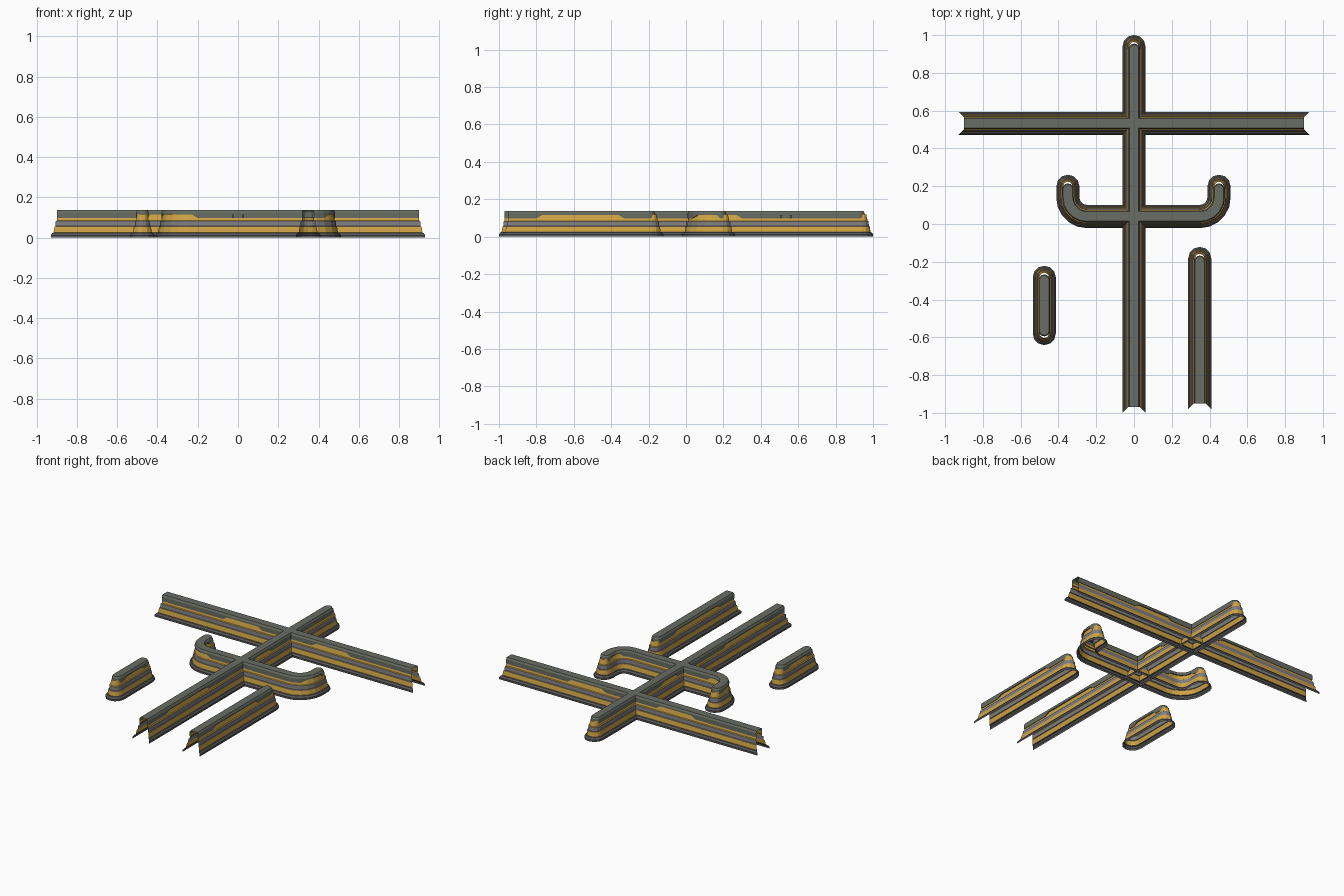
import bpy, bmesh, math
from mathutils import Vector

if "Cube" in bpy.data.objects:
    bpy.data.objects.remove(bpy.data.objects["Cube"])

def material(name, rgb):
    m = bpy.data.materials.new(name)
    m.diffuse_color = (*rgb, 1)
    m.use_nodes = True
    m.node_tree.nodes["Principled BSDF"].inputs["Base Color"].default_value = m.diffuse_color
    return m

BASE = material("dark_base", (.10, .10, .105))
GOLD = material("gold_band", (.62, .37, .06))
GREY = material("grey_band", (.21, .21, .225))
CAP = material("cap_grey", (.14, .155, .125))
MATS = [BASE, GOLD, GREY, CAP]

# Half profiles as (distance from centre line, height); one material index per strip
BODY = [(.061, 0), (.061, .012), (.053, .023), (.047, .025), (.042, .055),
        (.038, .057), (.036, .082), (.031, .085), (.024, .118)]
BODY_M = [0, 0, 0, 1, 2, 2, 1, 1]
LID = [(.022, .098), (.031, .098), (.031, .126), (.025, .137), (0, .137)]
LID_M = [3, 3, 3, 3]
SEG = 6          # facets round a closed end


def stations(path, round_start, round_end):
    """Walk round the wall: right side, end, left side, start.
    Each station: centre, side direction, outward end direction, open?, notch."""
    pts = [Vector(p[:2]) for p in path]
    n = len(pts)
    side, tang = [], []
    for i in range(n):
        a = (pts[i] - pts[max(i - 1, 0)]) if i else pts[1] - pts[0]
        b = (pts[i + 1] - pts[i]) if i < n - 1 else a
        a, b = a.normalized(), b.normalized()
        t = (a + b).normalized()
        tang.append(t)
        side.append(Vector((t.y, -t.x)) / max(t.dot(a), .5))

    def end(i, sign, rounded):
        # sign +1: finish of the path, -1: start
        t, s = tang[i] * sign, side[i] * sign
        if rounded:
            return [(pts[i], s * math.cos(k * math.pi / SEG) + t * math.sin(k * math.pi / SEG),
                     t, False, path[i][2]) for k in range(SEG + 1)]
        return [(pts[i], s, t, True, path[i][2]), (pts[i], -s, t, True, path[i][2])]

    zero = Vector((0, 0))
    right = [(pts[i], side[i], zero, False, path[i][2]) for i in range(1, n - 1)]
    left = [(pts[i], -side[i], zero, False, path[i][2]) for i in range(n - 2, 0, -1)]
    e, s = end(n - 1, 1, round_end), end(0, -1, round_start)
    chain = right + e + left + s
    gaps = set()
    if not round_end:
        gaps.add(len(right))
    if not round_start:
        gaps.add(len(right + e + left))
    return chain, gaps


def wall(name, path, round_start=False, round_end=False):
    chain, gaps = stations(path, round_start, round_end)
    bm = bmesh.new()
    for prof, mats, is_lid in ((BODY, BODY_M, False), (LID, LID_M, True)):
        rows = []
        for c, s, t, is_open, notch in chain:
            row = []
            for j, (d, z) in enumerate(prof):
                p = c + s * d
                if is_open:
                    p = p + t * max(d - .031, 0)      # flared open end
                elif is_lid:
                    p = p - t * .016                  # cap set back at closed ends
                if is_lid and j < 2:
                    z += .018 * notch                 # raised lip
                row.append(bm.verts.new((p.x, p.y, z)))
            rows.append(row)
        for i in range(len(rows)):
            if i in gaps:
                continue
            a, b = rows[i], rows[(i + 1) % len(rows)]
            for j, m in enumerate(mats):
                f = bm.faces.new((a[j], b[j], b[j + 1], a[j + 1]))
                f.material_index = m
    bmesh.ops.remove_doubles(bm, verts=bm.verts, dist=.0002)
    bmesh.ops.recalc_face_normals(bm, faces=bm.faces)
    me = bpy.data.meshes.new(name)
    bm.to_mesh(me)
    bm.free()
    for m in MATS:
        me.materials.append(m)
    ob = bpy.data.objects.new(name, me)
    bpy.context.collection.objects.link(ob)
    return ob


def straight(axis, fixed, a, b, notches):
    """Straight path with thin-lip stretches; each notch has short ramps."""
    vals = [(a, 0)]
    for u, v in notches:
        vals += [(u, 0), (u + .03, 1), (v - .03, 1), (v, 0)]
    vals.append((b, 0))
    return [(fixed, v, k) if axis == "y" else (v, fixed, k) for v, k in vals]


def arc(cx, cy, r, a0, a1, lips):
    n = len(lips) - 1
    return [(cx + r * math.cos(math.radians(a0 + (a1 - a0) * i / n)),
             cy + r * math.sin(math.radians(a0 + (a1 - a0) * i / n)), k)
            for i, k in enumerate(lips)]


# Long straight walls
wall("long_wall", straight("y", 0, -.97, .94, [(-.78, -.34), (.12, .3)]), False, True)
wall("cross_wall", straight("x", .533, -.9, .9, [(-.46, -.18), (.18, .46)]))

# U-shaped wall with curved corners
u_path = ([(-.35, .2, 0), (-.35, .17, 0)]
          + arc(-.25, .14, .1, 180, 270, [1] * 6)
          + [(-.23, .04, 1), (-.2, .04, 0), (.33, .04, 0)]
          + arc(.35, .14, .1, 270, 360, [0, 0, 0, 1, 1, 1])
          + [(.45, .165, 1), (.45, .2, 0)])
wall("curved_wall", u_path, True, True)

# Free-standing pieces
wall("side_wall", straight("y", .348, -.95, -.182, [(-.8, -.33)]), False, True)
wall("short_wall", straight("y", -.475, -.58, -.282, [(-.53, -.33)]), True, True)
